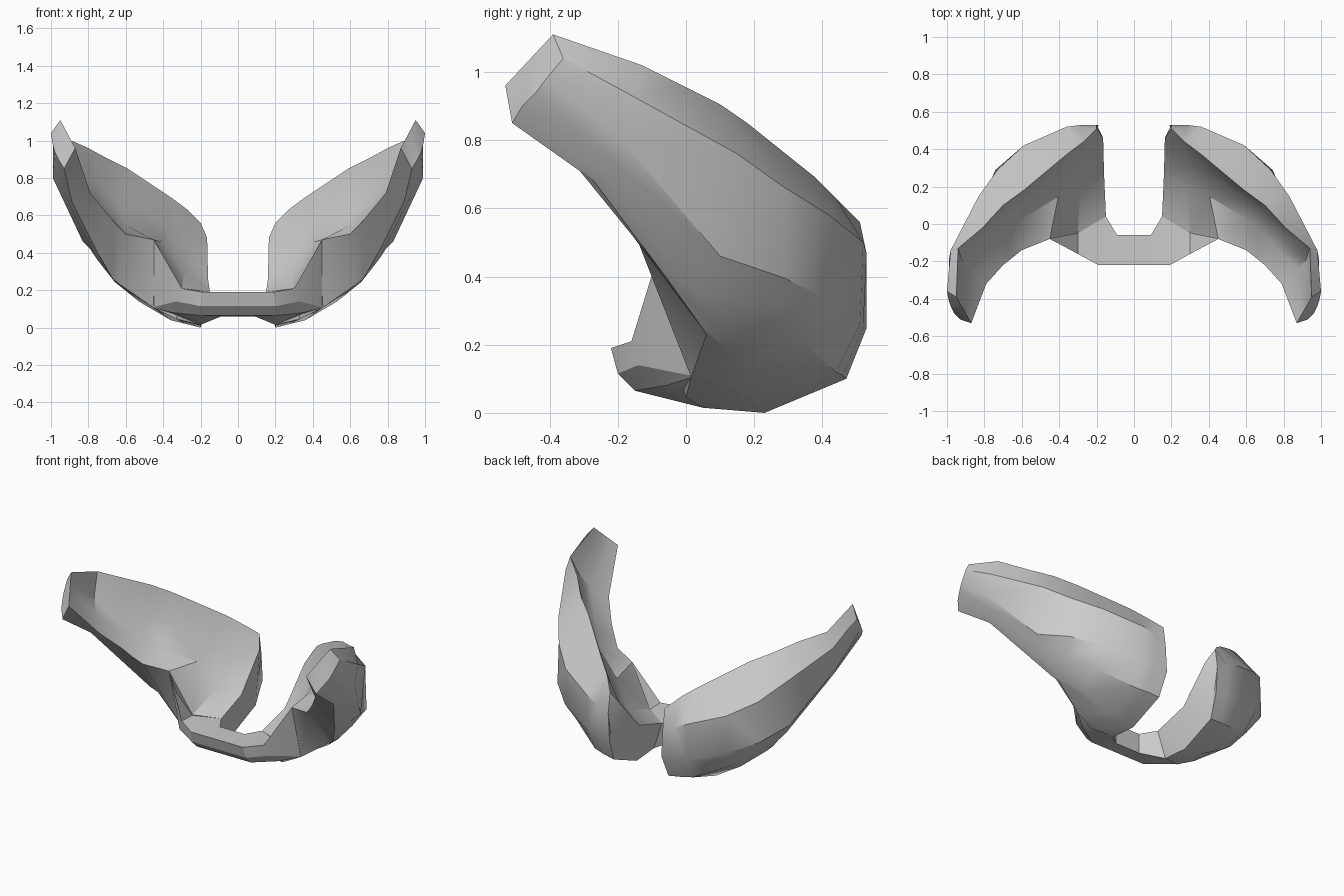
import bpy, bmesh, math
from mathutils import Vector

grey = bpy.data.materials.new("light_grey")
grey.diffuse_color = (0.6, 0.6, 0.6, 1)


def loft(name, rings, cap_start, cap_end, angle):
    """Skin closed rings of points, mirrored across x = 0."""
    bm = bmesh.new()
    vs = [[bm.verts.new(p) for p in r] for r in rings]
    n = len(rings[0])
    for a, b in zip(vs, vs[1:]):
        for i in range(n):
            j = (i + 1) % n
            bm.faces.new((a[i], a[j], b[j], b[i]))
    if cap_start:
        bm.faces.new(vs[0][::-1])
    if cap_end:
        bm.faces.new(vs[-1])
    bmesh.ops.triangulate(bm, faces=[f for f in bm.faces if len(f.verts) > 4])
    bmesh.ops.recalc_face_normals(bm, faces=bm.faces)
    me = bpy.data.meshes.new(name)
    bm.to_mesh(me)
    bm.free()
    me.materials.append(grey)
    ob = bpy.data.objects.new(name, me)
    bpy.context.collection.objects.link(ob)
    bpy.ops.object.select_all(action='DESELECT')
    ob.select_set(True)
    bpy.context.view_layer.objects.active = ob
    mod = ob.modifiers.new("mirror", 'MIRROR')
    mod.use_clip = True
    bpy.ops.object.modifier_apply(modifier=mod.name)
    bpy.ops.object.shade_smooth_by_angle(angle=math.radians(angle))
    return ob


# Curved wing: long edges, each running from the inner end to the raised tip
top = [(.2, .51, .56), (.27, .44, .63), (.35, .38, .69), (.59, .18, .85),
       (.7, .1, .905), (.81, -.02, .965), (.94, -.13, 1.02), (.95, -.39, 1.11)]
upper = [(.2, .53, .43), (.28, .53, .465), (.36, .52, .5), (.59, .42, .58),
         (.73, .29, .66), (.83, .15, .76), (.98, -.14, .92), (1, -.36, 1.04)]
lower = [(.19, .53, .25), (.28, .52, .255), (.36, .51, .26), (.6, .41, .335),
         (.74, .29, .395), (.83, .1, .46), (.99, -.19, .8), (.99, -.41, .98)]
under = [(.2, .47, .1), (.28, .46, .11), (.36, .44, .12), (.58, .33, .22),
         (.7, .2, .31), (.79, .06, .42), (.95, -.21, .74), (.98, -.44, .94)]
base = [(.2, .23, 0), (.28, .22, .02), (.36, .2, .04), (.53, .18, .14),
        (.66, .1, .245), (.75, .02, .36), (.92, -.24, .7), (.96, -.48, .9)]
front = [(.2, .05, .015), (.33, 0, .045), (.45, .015, .105), (.63, .06, .23),
         (.67, .04, .26), (.75, -.06, .4), (.89, -.27, .68), (.93, -.51, .85)]
inner = [(.15, .04, .19), (.3, -.05, .21), (.45, -.08, .47), (.6, -.14, .5),
         (.65, -.18, .55), (.7, -.22, .61), (.79, -.32, .72), (.87, -.53, .96)]
hollow = [.25, .22, .2, .18, .18, .2, .3, 0]

rings = []
for k, *station in zip(hollow, top, upper, lower, under, base, front, inner):
    t, a, b, c, d, f, n = map(Vector, station)
    # the hollow inner face is sunk part way towards the outer face
    low = t.lerp(n, .67).lerp(c, k)
    high = t.lerp(n, .33).lerp(b, k)
    rings.append([t, a, b, c, d, f, n, low, high])
rings[0][-1] = Vector((.165, .46, .48))
rings[0][-2].x = .16
loft("curved_wings", rings, True, True, 30)

# Front bridge: sections from the middle out to the pointed fin
sections = [
    [(0, -.22, .19), (0, -.06, .19), (0, -.06, .06), (0, -.15, .065), (0, -.2, .115)],
    [(.09, -.22, .19), (.09, -.06, .19), (.09, -.06, .06), (.09, -.15, .065), (.09, -.2, .115)],
    [(.19, -.22, .19), (.15, .04, .19), (.2, .05, .015), (.2, -.15, .065), (.2, -.2, .115)],
    [(.3, -.16, .21), (.3, -.03, .205), (.34, .05, .07), (.35, -.06, .08), (.33, -.14, .14)],
    [(.45, -.08, .47), (.47, 0, .38), (.47, .05, .14), (.45, .02, .105), (.45, .012, .11)],
]
loft("front_bridge", sections, False, True, 25)
